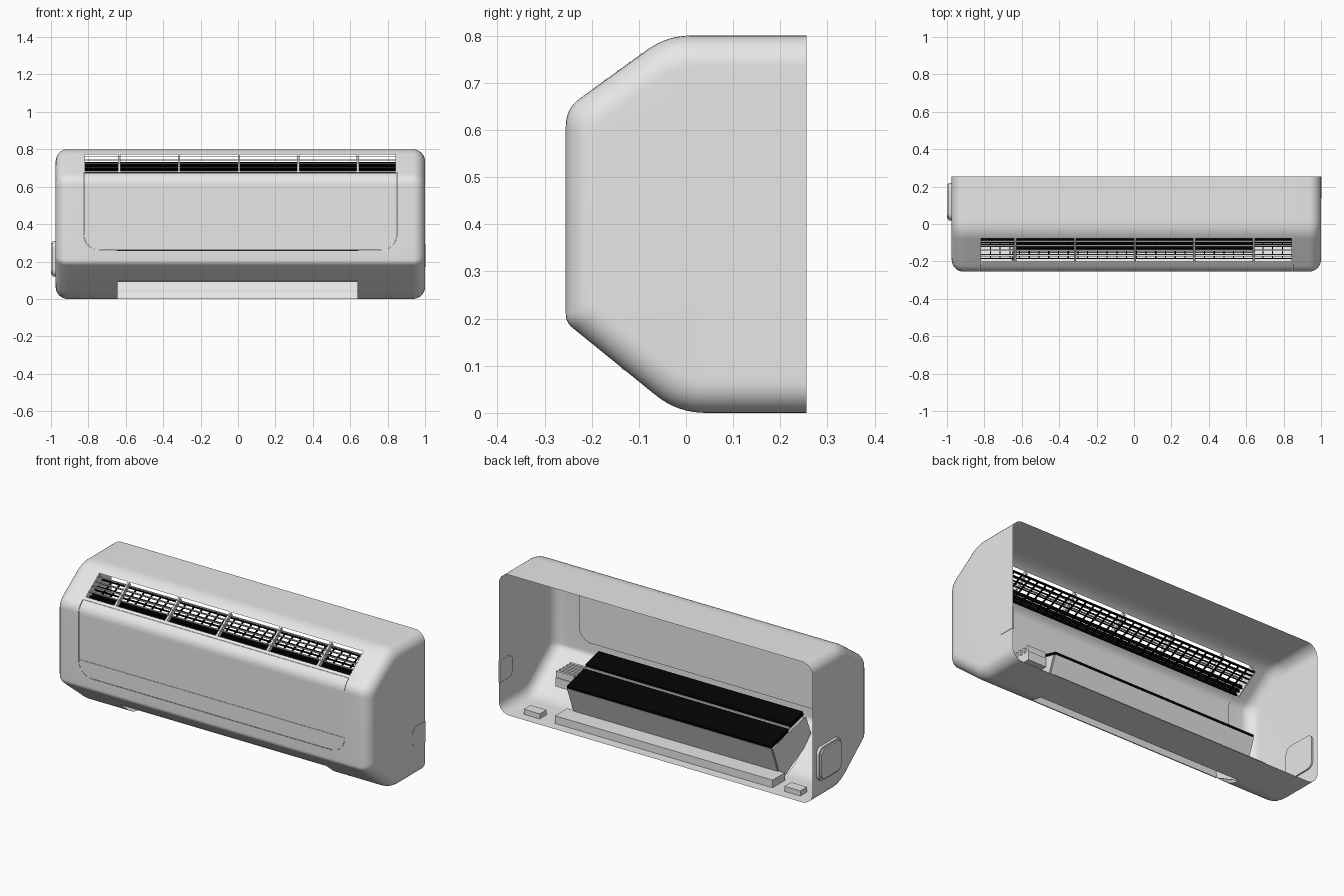
import bpy, bmesh, math
from mathutils import Vector as V

if "Cube" in bpy.data.objects:
    bpy.data.objects.remove(bpy.data.objects["Cube"])

CX, HALF, R = 0.0125, 0.9875, 0.065      # body centre, half width, end rounding


def material(name, c):
    m = bpy.data.materials.new(name)
    m.diffuse_color = (c, c, c, 1)
    m.use_nodes = True
    m.node_tree.nodes["Principled BSDF"].inputs["Base Color"].default_value = m.diffuse_color
    return m


GREY = material("light grey plastic", 0.8)
BLACK = material("black", 0.001)


def finish(name, bm, mat):
    bmesh.ops.recalc_face_normals(bm, faces=bm.faces)
    me = bpy.data.meshes.new(name)
    bm.to_mesh(me)
    bm.free()
    me.materials.append(mat)
    ob = bpy.data.objects.new(name, me)
    bpy.context.collection.objects.link(ob)
    bpy.ops.object.select_all(action='DESELECT')
    bpy.context.view_layer.objects.active = ob
    ob.select_set(True)
    bpy.ops.object.shade_smooth_by_angle(angle=math.radians(32))
    return ob


def prism(bm, pts, a, b):
    """Extrude a (y, z) outline along x from a to b."""
    lo = [bm.verts.new((a, y, z)) for y, z in pts]
    hi = [bm.verts.new((b, y, z)) for y, z in pts]
    bm.faces.new(lo)
    bm.faces.new(hi[::-1])
    for i in range(len(pts)):
        j = (i + 1) % len(pts)
        bm.faces.new((lo[i], hi[i], hi[j], lo[j]))


def part(name, mat, *prisms):
    bm = bmesh.new()
    for p in prisms:
        prism(bm, *p)
    return finish(name, bm, mat)


def strip(p, d, length, th):
    """Thin rectangle starting at p, running along d."""
    p, d = V(p), V(d).normalized()
    n = V((-d.y, d.x)) * th / 2
    return [p - n, p + d * length - n, p + d * length + n, p + n]


def ribbon(pts, dy, dz):
    return pts + [(y + dy, z + dz) for y, z in reversed(pts)]


def rounded(y0, y1, z0, z1, r, back=True):
    """Rounded rectangle; the back (y1) corners may stay square."""
    out = []
    for cy, cz, a in ((y0 + r, z0 + r, 180), (y1 - r, z0 + r, 270), (y1 - r, z1 - r, 0), (y0 + r, z1 - r, 90)):
        if not back and a in (270, 0):
            out.append((y1, z0 if a == 270 else z1))
            continue
        out += [(cy + r * math.cos(math.radians(a + k * 15)), cz + r * math.sin(math.radians(a + k * 15)))
                for k in range(7)]
    return out


def box(y0, y1, z0, z1):
    return [(y0, z0), (y1, z0), (y1, z1), (y0, z1)]


# ---- side profile of the casing, inset by d, with softened corners
FRONT = -.255
CORNERS = [V(p) for p in ((.255, .8), (-.04, .8), (FRONT, .645), (FRONT, .192), (-.018, 0), (.255, 0))]
SOFT = [0, .05, .037, .018, .06, 0]


def profile(d=0):
    nrm = []
    for a, b in zip(CORNERS, CORNERS[1:]):
        t = (b - a).normalized()
        nrm.append(V((t.y, -t.x)))
    pts = [CORNERS[0] - nrm[0] * d]
    for i in range(1, 5):
        n1, n2 = nrm[i - 1], nrm[i]
        pts.append(CORNERS[i] - (n1 + n2) * d / (1 + n1.dot(n2)))
    pts.append(CORNERS[5] - nrm[4] * d)
    out = [pts[0]]
    for i in range(1, 5):
        p = pts[i]
        a = p + (pts[i - 1] - p).normalized() * SOFT[i]
        b = p + (pts[i + 1] - p).normalized() * SOFT[i]
        for k in range(9):
            t = k / 8
            out.append(a * (1 - t) ** 2 + p * 2 * t * (1 - t) + b * t * t)
    return out + [pts[5]]


# ---- casing: lofted shell, open at the back
bm = bmesh.new()
steps = [math.radians(90 * k / 8) for k in range(9)]
secs = [(CX - HALF + R - R * math.sin(a), R * (1 - math.cos(a))) for a in reversed(steps)]
secs += [(CX + HALF - R + R * math.sin(a), R * (1 - math.cos(a))) for a in steps]
rings = [[bm.verts.new((x, p.x, p.y)) for p in profile(d)] for x, d in secs]
for r0, r1 in zip(rings, rings[1:]):
    for i in range(len(r0) - 1):
        bm.faces.new((r0[i], r0[i + 1], r1[i + 1], r1[i]))
bm.faces.new(rings[0])
bm.faces.new(rings[-1][::-1])

# openings for the intake grille, the air outlet and the front panel
GX0, GX1, OX0, OX1 = -.82, .845, -.645, .64
PH, PR, PZ0, PZ1 = .8375, .085, .26, .675     # panel half width, corner radius, bottom, top
cuts = [((x, 0, 0), (1, 0, 0)) for x in (GX0, GX1, OX0, OX1, CX - PH, CX + PH)]
cuts += [((0, 0, z), (0, 0, 1)) for z in (.685, .773, .09, PZ0, PZ1)] + [((0, .04, 0), (0, 1, 0))]
for co, no in cuts:
    bmesh.ops.bisect_plane(bm, geom=bm.verts[:] + bm.edges[:] + bm.faces[:], plane_co=co, plane_no=no, dist=1e-5)
gone = []
for f in bm.faces:
    c = f.calc_center_median()
    if ((GX0 < c.x < GX1 and .685 < c.z < .773 and c.y < 0)
            or (OX0 < c.x < OX1 and c.z < .09 and c.y < .04)
            or (abs(c.x - CX) < PH and PZ0 < c.z < PZ1 and c.y < -.1)):
        gone.append(f)
bmesh.ops.delete(bm, geom=gone, context='FACES')
# rounded lower corners of the panel opening
for s in (-1, 1):
    pts = [(PH, PZ0)] + [(PH - PR + PR * math.cos(math.radians(a)), PZ0 + PR - PR * math.sin(math.radians(a)))
                         for a in range(0, 91, 10)]
    bm.faces.new([bm.verts.new((CX + s * x, FRONT, z)) for x, z in pts])
bmesh.ops.remove_doubles(bm, verts=bm.verts, dist=1e-5)
finish("casing", bm, GREY)

# ---- front panel in three bands that follow the casing profile
PROF = profile()


def front_y(z):
    for a, b in zip(PROF, PROF[1:]):
        if b.y <= z <= a.y and a.y > b.y:
            return a.x + (b.x - a.x) * (a.y - z) / (a.y - b.y)


def panel(name, z0, z1, sunk, rows, gap=.0015):
    bm = bmesh.new()
    prev = None
    for k in range(rows + 1):
        z = z0 + (z1 - z0) * (k / rows) ** (2 if z0 < .3 else 1)
        h = PH - gap
        if z < PZ0 + PR:
            h -= PR - math.sqrt(max(0, PR * PR - (PZ0 + PR - z) ** 2))
        row = [bm.verts.new((CX + s * h, front_y(z) + dy, z)) for s, dy in
               ((-1, sunk), (1, sunk), (1, .007), (-1, .007))]
        if prev:
            for i in range(4):
                bm.faces.new((prev[i], prev[(i + 1) % 4], row[(i + 1) % 4], row[i]))
        else:
            bm.faces.new(row[::-1])
        prev = row
    bm.faces.new(prev)
    finish(name, bm, GREY)


panel("front_panel_lower", PZ0 + .0015, .35, 0, 14)
panel("front_panel_middle", .35, .51, .0025, 1)
panel("front_panel_upper", .51, PZ1 - .001, 0, 20)

# ---- intake grille: black mesh set back, light slats and dividers in front
TOP, LOW = V((-.078, .773)), V((-.2, .685))
ALONG = (LOW - TOP).normalized()
INW = V((-ALONG.y, ALONG.x)) if ALONG.y < 0 else V((ALONG.y, -ALONG.x))
if INW.x < 0:
    INW = -INW
LEN = (LOW - TOP).length
M0, M1 = V((-.05, .725)), V((-.19, .66))
MD = M1 - M0
slats = []
for k in range(7):
    a = math.radians((-20, -25, -30, -40, -85, -90, -90)[k])
    slats.append((strip(M0 + MD * (k + .2) / 6.6 - INW * .006, (math.cos(a), math.sin(a)), .02, .006), GX0, GX1))
part("grille_mesh_slats", BLACK, *slats)
bars = []
for k in range(1, 32):
    x = GX0 + (GX1 - GX0) * k / 32
    bars.append((strip(M0 + INW * .008, MD, MD.length, .008), x - .003, x + .003))
part("grille_mesh_bars", BLACK, *bars)
part("grille_front_slats", GREY, *[(strip(TOP + ALONG * LEN * t, (1, 0), .009, .004), GX0, GX1)
                                   for t in (.15, .35, .55, .78)])
divs = [(strip(TOP + INW * .012, ALONG, LEN, .024), x - .006, x + .006)
        for x in (-.635, -.315, .005, .322, .64)]
part("grille_dividers", GREY, *divs)
part("grille_end_walls", GREY, *[(strip(TOP + INW * .03, ALONG, LEN, .06), x - .002, x + .002) for x in (GX0, GX1)])

# ---- outlet duct: rear wall, front wall, ends
rear = [(.075, 0), (.15, .195)]
part("duct_rear_wall", GREY, (ribbon(rear, .006, 0), OX0, OX1))
part("duct_front_wall", GREY, (ribbon([(-.13, .092), (-.15, .255)], -.006, 0), OX0, OX1))
side = [(-.195, .152), (-.15, .262)] + rear[::-1] + [(.04, 0), (-.13, .09)]
part("duct_ends", GREY, (side, OX0 - .006, OX0), (side, OX1, OX1 + .006))

# ---- black top plates of the duct with a narrow step between
part("duct_top_plates", BLACK,
     (strip((.155, .2), (-.15, .04), .16, .02), OX0, OX1),
     (strip((-.012, .258), (-.13, .03), .125, .025), OX0, OX1))
part("duct_joint", GREY, (box(-.016, -.004, .24, .256), OX0, OX1))

# ---- ribbed motor cover at the end of the duct
part("motor_cover", GREY, (box(-.05, .09, .15, .2), OX1 + .006, .76),
     *[(box(y, y + .015, .2, .235), OX1 + .006, .76) for y in (-.05, -.02, .01, .04, .07)])

# ---- floor lip and mounting tabs
part("floor_lip", GREY, (box(.09, .2, .001, .045), -.685, .685))
tabs = [(box(.14, .2, .001, .03), x - .05, x + .05) for x in (-.81, .83)]
part("mounting_tabs", GREY, *tabs)

# ---- pipe cover on the left end, knock-out on the right end
part("pipe_cover", GREY, (rounded(.02, .22, .12, .31, .035), -.992, CX - HALF + .008),
     (rounded(.03, .21, .13, .30, .03), -1.0, -.99))
part("pipe_knockout", GREY, (rounded(.14, .255, .17, .293, .035, back=False), .992, 1.002))
